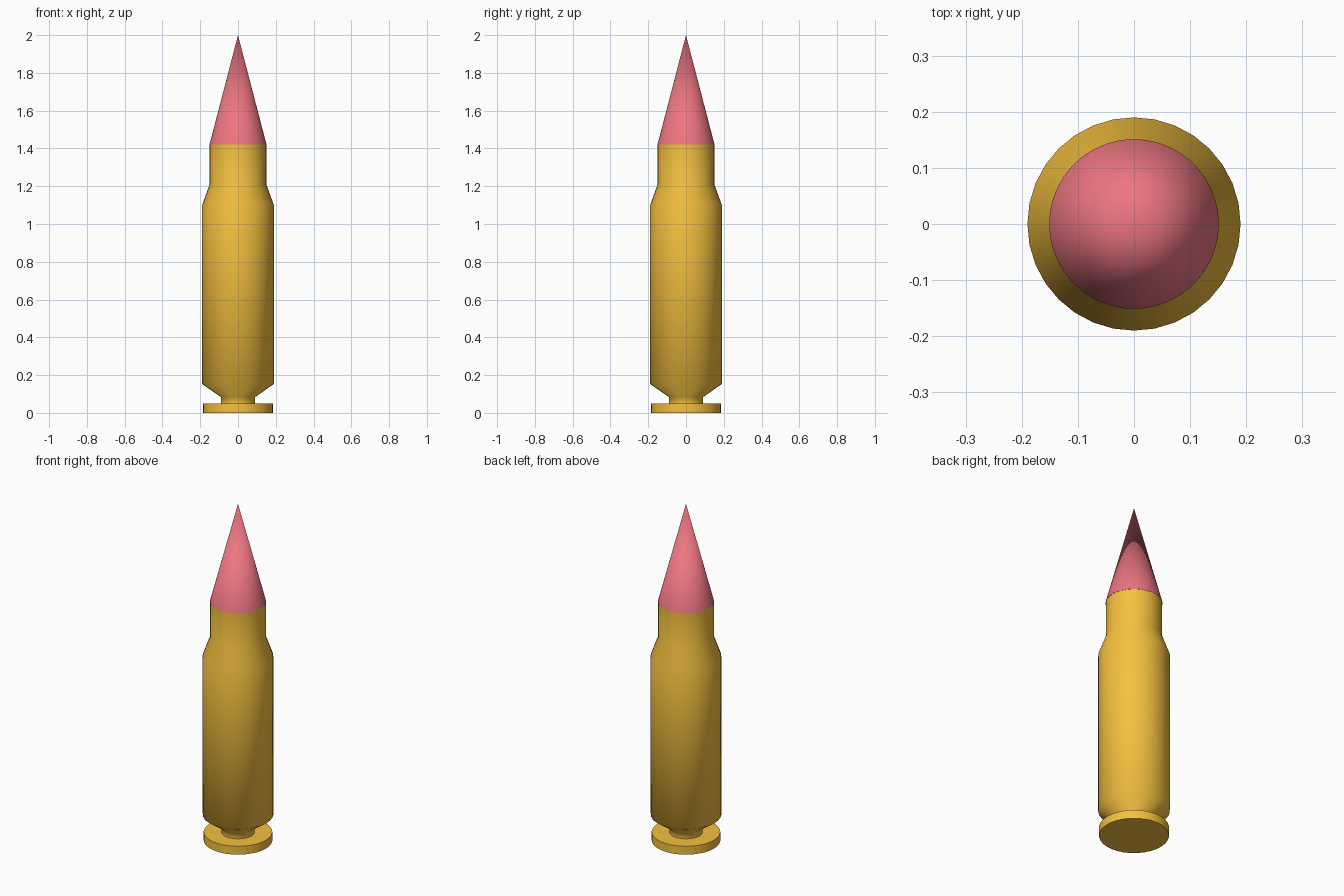
import bpy, bmesh, math

if "Cube" in bpy.data.objects:
    bpy.data.objects.remove(bpy.data.objects["Cube"])


def material(name, rgb):
    m = bpy.data.materials.new(name)
    m.diffuse_color = (*rgb, 1.0)
    m.use_nodes = True
    m.node_tree.nodes["Principled BSDF"].inputs["Base Color"].default_value = m.diffuse_color
    return m


def lathe(name, profile, sides, mat):
    """Revolve (radius, z) points round z; zero radii become single poles."""
    bm = bmesh.new()
    verts = [bm.verts.new((r, 0, z)) for r, z in profile]
    edges = [bm.edges.new(pair) for pair in zip(verts, verts[1:])]
    bmesh.ops.spin(bm, geom=verts + edges, cent=(0, 0, 0), axis=(0, 0, 1),
                   angle=math.tau, steps=sides, use_duplicate=False)
    bmesh.ops.remove_doubles(bm, verts=bm.verts, dist=1e-4)
    bmesh.ops.recalc_face_normals(bm, faces=bm.faces)
    # Smooth surfaces, keeping the right-angled rims crisp
    for f in bm.faces:
        f.smooth = True
    for e in bm.edges:
        e.smooth = e.calc_face_angle(0) < math.radians(65)
    mesh = bpy.data.meshes.new(name)
    bm.to_mesh(mesh)
    bm.free()
    mesh.materials.append(mat)
    obj = bpy.data.objects.new(name, mesh)
    bpy.context.collection.objects.link(obj)
    return obj


brass = material("brass", (0.91, 0.53, 0.05))
red = material("red", (0.84, 0.18, 0.22))

# Case: rim disc, extractor groove, body, shoulder and neck
lathe("case", [(0, 0), (0.185, 0), (0.185, 0.05), (0.09, 0.05), (0.09, 0.083),
               (0.19, 0.153), (0.19, 1.10), (0.15, 1.21), (0.15, 1.42), (0, 1.42)],
      32, brass)

# Pointed tip seated on the neck
lathe("tip", [(0.151, 1.42), (0, 2.0)], 64, red)
